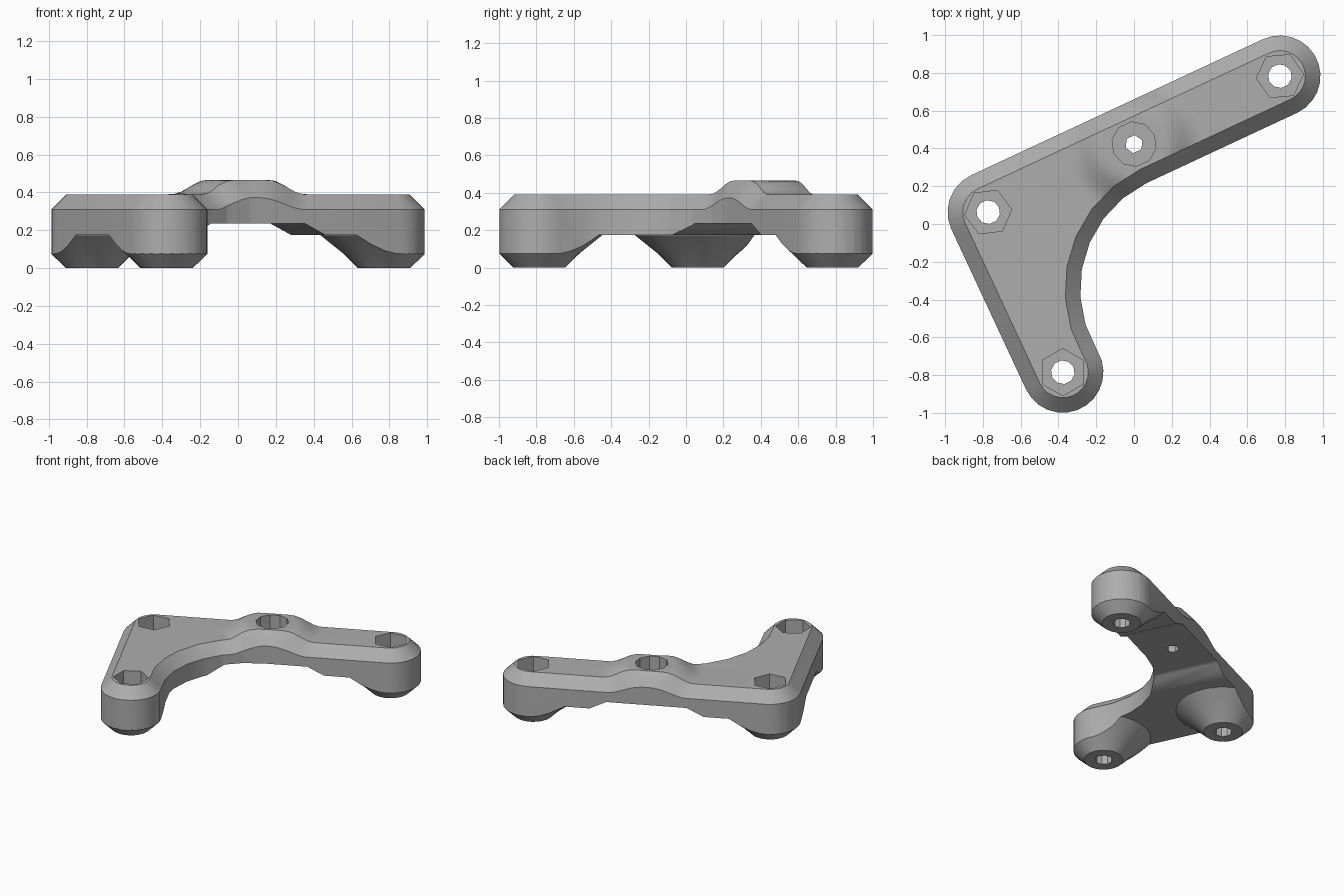
import bpy, bmesh, math
from mathutils import Matrix, Vector

if "Cube" in bpy.data.objects:
    bpy.data.objects.remove(bpy.data.objects["Cube"])

# Layout, with the long arm along x and the corner post at the origin
CORNER, ARM_END, LEG_END = (0, 0), (1.704, 0), (0, -0.935)
MIDDLE, HOLLOW = (0.852, 0), (0.835, -0.84)
RADIUS = 0.215
POSTS = (CORNER, ARM_END, LEG_END)


def arc(centre, r, start, end):
    n = max(1, round(abs(end - start) / 14))
    angles = [math.radians(start + (end - start) * i / n) for i in range(n + 1)]
    return [(centre[0] + r * math.cos(a), centre[1] + r * math.sin(a)) for a in angles]


def outline(r):
    # Rounded L shape with a wide concave fillet between its arms
    return (arc(CORNER, r, 90, 180) + arc(LEG_END, r, 180, 366)
            + arc(HOLLOW, 0.84 - r, 186, 91) + arc(ARM_END, r, 270, 450))


def circle(centre, r, sides, turn=0):
    step = 360 / sides
    return [(centre[0] + r * math.cos(math.radians(turn + i * step)),
             centre[1] + r * math.sin(math.radians(turn + i * step))) for i in range(sides)]


def loft(name, rings):
    # Closed solid through (outline, height) rings
    bm = bmesh.new()
    loops = [[bm.verts.new((x, y, z)) for x, y in pts] for pts, z in rings]
    n = len(loops[0])
    for low, high in zip(loops, loops[1:]):
        for i in range(n):
            j = (i + 1) % n
            bm.faces.new((low[i], low[j], high[j], high[i]))
    bm.faces.new(loops[0][::-1])
    bm.faces.new(loops[-1])
    bmesh.ops.remove_doubles(bm, verts=bm.verts, dist=0.0005)
    bmesh.ops.recalc_face_normals(bm, faces=bm.faces)
    return finish(name, bm)


def finish(name, bm):
    mesh = bpy.data.meshes.new(name)
    bm.to_mesh(mesh)
    bm.free()
    ob = bpy.data.objects.new(name, mesh)
    bpy.context.collection.objects.link(ob)
    return ob


def combine(target, tool, operation):
    tool.hide_render = True
    mod = target.modifiers.new("combine", 'BOOLEAN')
    mod.operation, mod.solver, mod.object = operation, 'EXACT', tool
    bpy.context.view_layer.objects.active = target
    bpy.ops.object.modifier_apply(modifier=mod.name)
    bpy.data.objects.remove(tool)


# Body: upright walls with a chamfered top rim
bracket = loft("bracket", [(outline(RADIUS), -0.05), (outline(RADIUS), 0.31),
                           (outline(RADIUS - 0.08), 0.39)])

# Raised swelling around the middle hole
bm = bmesh.new()
bm.from_mesh(bracket.data)
for axis in (0, 1):
    for i in range(-8, 9):
        co, no = Vector((0, 0, 0)), Vector((0, 0, 0))
        co[axis] = MIDDLE[axis] + i * 0.045 + 0.003
        no[axis] = 1
        bmesh.ops.bisect_plane(bm, geom=bm.verts[:] + bm.edges[:] + bm.faces[:],
                               plane_co=co, plane_no=no, dist=0.0001)
for v in bm.verts:
    if v.co.z > 0.25:
        reach = math.hypot(v.co.x - MIDDLE[0], v.co.y - MIDDLE[1])
        t = min(1, max(0, (0.35 - reach) / 0.18))
        v.co.z += 0.075 * t * t * (3 - 2 * t)
bmesh.ops.triangulate(bm, faces=[f for f in bm.faces if f.calc_center_median().z > 0.1])
bm.to_mesh(bracket.data)
bm.free()

# Underside: arched ceiling plus flared feet, used to trim the body
m = MIDDLE[0]
profile = [(-1, 0.175), (m - 0.41, 0.175), (m - 0.29, 0.235), (m + 0.29, 0.235),
           (m + 0.41, 0.175), (3, 0.175), (3, 1), (-1, 1)]
bm = bmesh.new()
face = bm.faces.new([bm.verts.new((x, -2, z)) for x, z in profile])
new = bmesh.ops.extrude_face_region(bm, geom=[face])["geom"]
bmesh.ops.translate(bm, vec=(0, 3, 0), verts=[g for g in new if isinstance(g, bmesh.types.BMVert)])
bmesh.ops.recalc_face_normals(bm, faces=bm.faces)
support = finish("underside_trim", bm)
for post in POSTS:
    foot = loft("foot_trim", [(circle(post, r, 24, 5), z) for r, z in
                              ((0.138, 0), (0.22, 0.08), (0.335, 0.172), (0.345, 0.2))])
    combine(support, foot, 'UNION')
combine(bracket, support, 'INTERSECT')

# Nut pockets and screw holes in the posts
for post, turn in zip(POSTS, (-18, -20, 5)):
    pocket = circle(post, 0.125, 6, turn)
    combine(bracket, loft("nut_pocket", [(pocket, 0.2), (pocket, 0.7)]), 'DIFFERENCE')
    hole = circle(post, 0.063, 10)
    combine(bracket, loft("screw_hole", [(hole, -0.2), (hole, 0.3)]), 'DIFFERENCE')

# Round pocket and narrow hole in the middle
pocket, hole = circle(MIDDLE, 0.118, 10), circle(MIDDLE, 0.048, 6)
combine(bracket, loft("head_pocket", [(pocket, 0.34), (pocket, 0.7)]), 'DIFFERENCE')
combine(bracket, loft("middle_hole", [(hole, 0.1), (hole, 0.4)]), 'DIFFERENCE')

# Swing the bracket into place
bracket.data.transform(Matrix.Translation((-0.772, 0.063, 0)) @ Matrix.Rotation(math.radians(25), 4, 'Z'))

# Colour and shading
grey = bpy.data.materials.new("plain_grey")
grey.use_nodes = True
colour = (0.42, 0.42, 0.42, 1)
grey.diffuse_color = colour
grey.node_tree.nodes["Principled BSDF"].inputs["Base Color"].default_value = colour
bracket.data.materials.clear()
bracket.data.materials.append(grey)
for poly in bracket.data.polygons:
    poly.material_index = 0
bpy.ops.object.select_all(action='DESELECT')
bracket.select_set(True)
bpy.context.view_layer.objects.active = bracket
bpy.ops.object.shade_smooth_by_angle(angle=math.radians(28))
